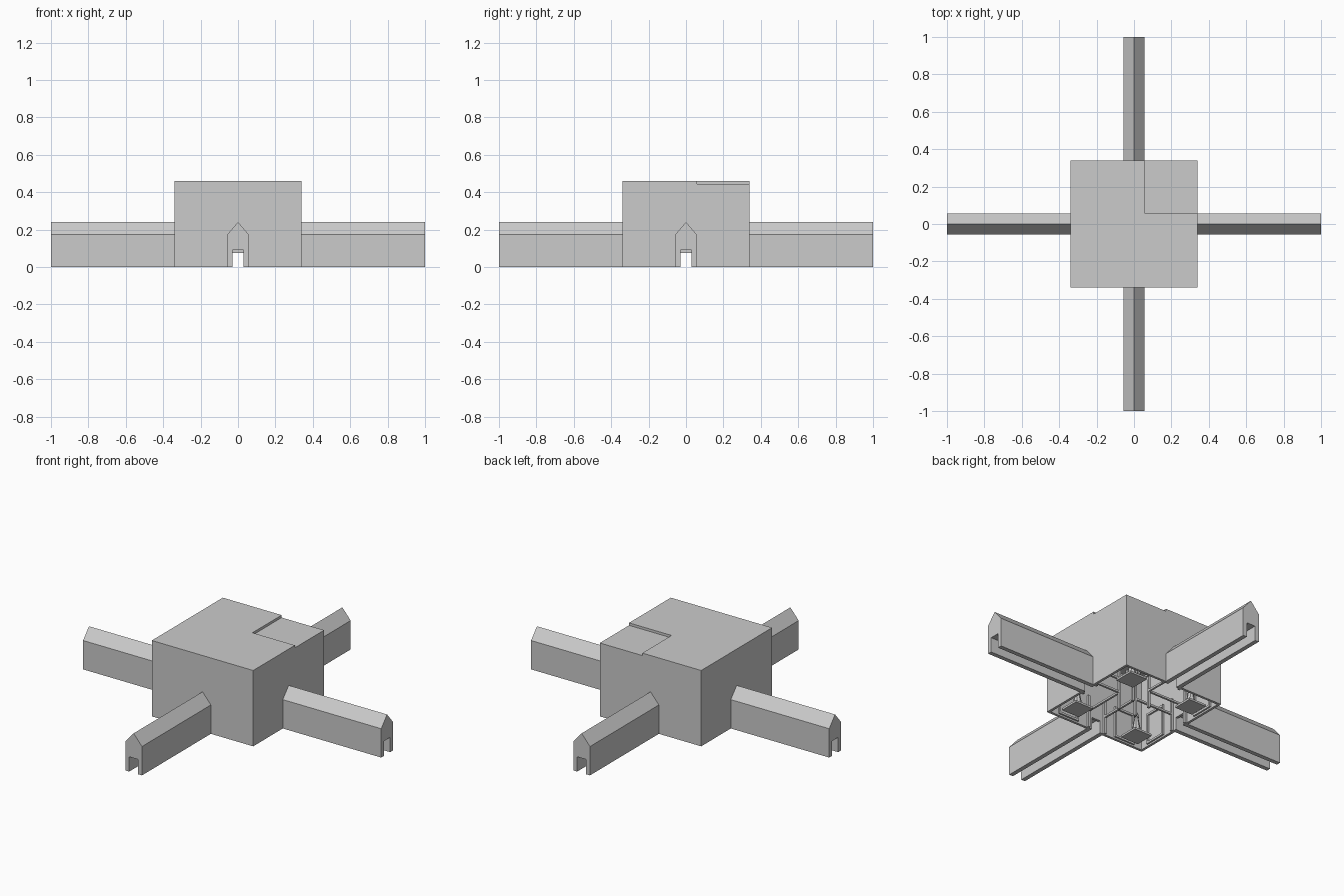
import bpy, bmesh, math
from mathutils import Matrix

if "Cube" in bpy.data.objects:
    bpy.data.objects.remove(bpy.data.objects["Cube"])

R, T = 0.34, 0.015      # half width of hall, wall thickness


def finish(name, bm):
    bmesh.ops.recalc_face_normals(bm, faces=bm.faces)
    me = bpy.data.meshes.new(name)
    bm.to_mesh(me)
    bm.free()
    ob = bpy.data.objects.new(name, me)
    bpy.context.collection.objects.link(ob)
    return ob


def prism(name, pts, lo, hi, mapper):
    """Extrude a 2D outline from lo to hi; mapper turns (u, v, depth) into xyz."""
    bm = bmesh.new()
    f = bm.faces.new([bm.verts.new(mapper(u, v, lo)) for u, v in pts])
    top = bmesh.ops.extrude_face_region(bm, geom=[f])["geom"]
    d = [b - a for a, b in zip(mapper(0, 0, lo), mapper(0, 0, hi))]
    bmesh.ops.translate(bm, vec=d, verts=[g for g in top if isinstance(g, bmesh.types.BMVert)])
    return finish(name, bm)


def box(name, x0, x1, y0, y1, z0, z1):
    return prism(name, [(x0, y0), (x1, y0), (x1, y1), (x0, y1)], z0, z1,
                 lambda u, v, d: (u, v, d))


def cone(name, x, y, z0, z1, r0, r1, n=8):
    bm = bmesh.new()
    bmesh.ops.create_cone(bm, cap_ends=True, segments=n, radius1=r0, radius2=r1, depth=z1 - z0,
                          matrix=Matrix.Translation((x, y, (z0 + z1) / 2)))
    return finish(name, bm)


def turn(ob, k):
    ob.data.transform(Matrix.Rotation(k * math.pi / 2, 4, 'Z'))


def arch(w, door_w, door_h, eave, ridge=None):
    """Outline of a wall with a doorway and an optional gable."""
    p = [(-w, 0), (-door_w, 0), (-door_w, door_h), (door_w, door_h), (door_w, 0), (w, 0), (w, eave)]
    return p + ([(0, ridge)] if ridge else []) + [(-w, eave)]


# Roof slab with one lowered corner
box("roof", -R, R, -R, R, 0.43, 0.445)
prism("roof_top", [(-R, -R), (R, -R), (R, 0.06), (0.055, 0.06), (0.055, R), (-R, R)],
      0.445, 0.46, lambda u, v, d: (u, v, d))

for k in range(4):
    front = lambda u, v, d: (u, d, v)
    # Hall wall and gabled passage on each side
    w = R if k % 2 == 0 else R - T
    turn(prism("hall_wall", arch(w, 0.03, 0.075, 0.43), -R, -R + T, front), k)
    turn(prism("passage", arch(0.056, 0.03, 0.09, 0.175, 0.24), -1.0, -R, front), k)

    # Inner posts and the rails that fence each corner room
    turn(box("inner_post", 0.05, 0.065, 0.05, 0.065, 0, 0.43), k)
    for s in (-1, 1):
        turn(box("rail", s * 0.057 - 0.006, s * 0.057 + 0.006, -R + T, -0.05, 0.10, 0.112), k)
        turn(box("door_post", s * 0.057 - 0.007, s * 0.057 + 0.007, -R + T, -R + T + 0.014, 0, 0.2), k)

        # Framed panels on the walls near the corners
        a, b = sorted((s * 0.13, s * 0.27))
        y0, y1 = -R + T, -R + T + 0.01
        for lo, hi in ((a, a + 0.012), (b - 0.012, b)):
            turn(box("frame_side", lo, hi, y0, y1, 0.01, 0.2), k)
        for z in (0.01, 0.188):
            turn(box("frame_bar", a, b, y0, y1, z, z + 0.012), k)

    # Corner ornament: plinth and tapered body
    turn(box("plinth", 0.15, 0.27, 0.17, 0.29, 0, 0.012), k)
    turn(cone("ornament_body", 0.21, 0.23, 0.012, 0.12, 0.03, 0.01), k)
    turn(cone("ornament_head", 0.21, 0.23, 0.12, 0.15, 0.014, 0.008), k)

    # Hanging lamp arms
    turn(box("lamp_arm", 0, 0.045, -0.004, 0.004, 0.2, 0.208), k)
    turn(cone("lamp_cup", 0.045, 0, 0.195, 0.22, 0.008, 0.014), k)

# Lamp stem
cone("lamp_stem", 0, 0, 0.18, 0.43, 0.008, 0.005)
